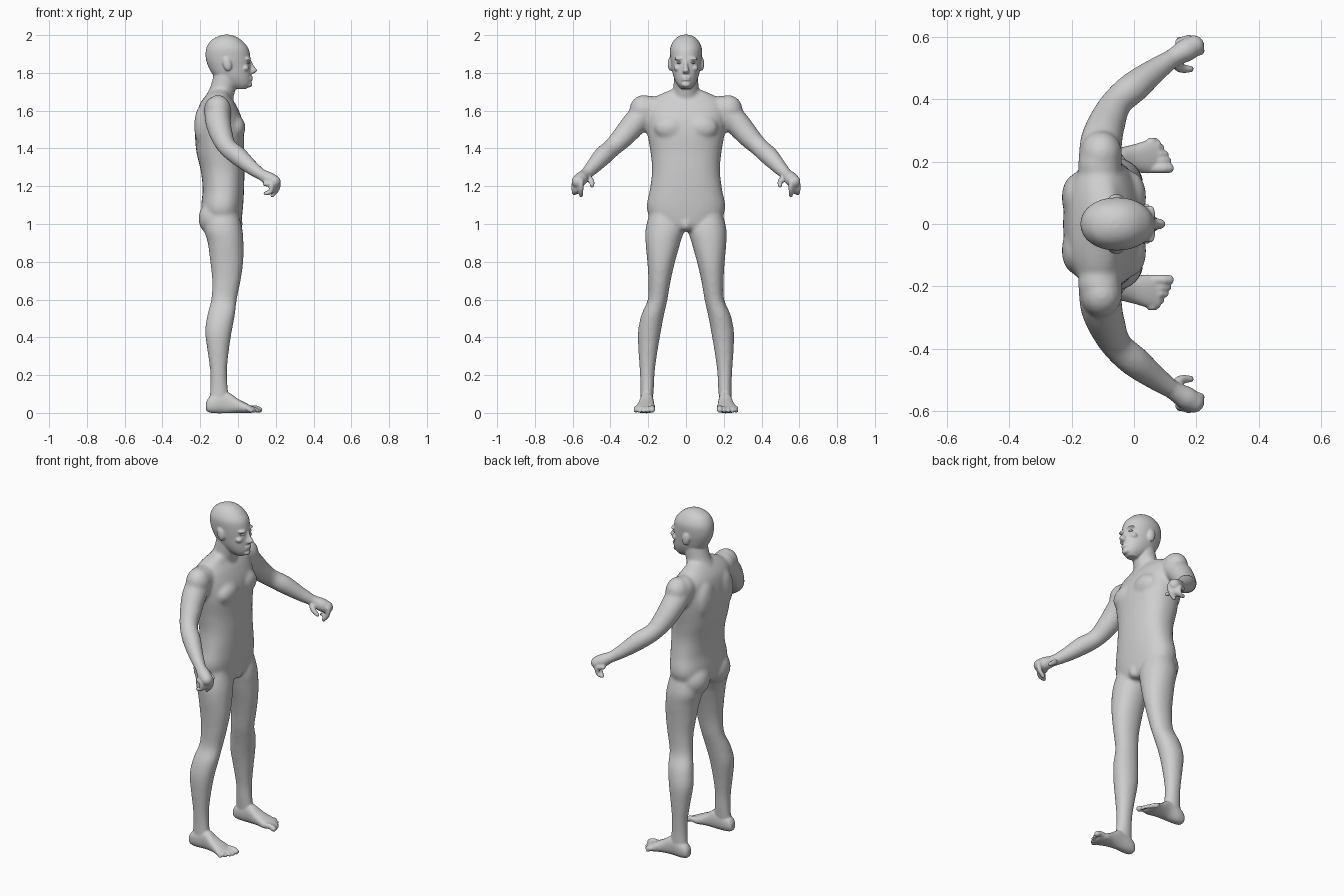
import bpy, bmesh, math
from mathutils import Vector, Matrix

if "Cube" in bpy.data.objects:
    bpy.data.objects.remove(bpy.data.objects["Cube"])

skin = bpy.data.materials.new("light grey")
skin.use_nodes = True
grey = (0.62, 0.62, 0.62, 1)
skin.diffuse_color = grey
skin.node_tree.nodes["Principled BSDF"].inputs["Base Color"].default_value = grey


def spline(rows, steps=4):
    """Smoothly interpolate between rows of numbers."""
    pts = [Vector(r) for r in rows]
    out = []
    for i in range(len(pts) - 1):
        a, b, c, d = pts[max(i - 1, 0)], pts[i], pts[i + 1], pts[min(i + 2, len(pts) - 1)]
        for s in range(steps):
            t = s / steps
            out.append(b + (c - a) * (t / 2)
                       + (a * 2 - b * 5 + c * 4 - d) * (t * t / 2)
                       + (b * 3 - a - c * 3 + d) * (t ** 3 / 2))
    return out + [pts[-1]]


def skin_rings(bm, rings):
    """Bridge rings of points into a closed shell."""
    loops = [[bm.verts.new(p) for p in ring] for ring in rings]
    n = len(loops[0])
    for lo, hi in zip(loops, loops[1:]):
        for i in range(n):
            j = (i + 1) % n
            bm.faces.new((lo[i], lo[j], hi[j], hi[i]))
    bm.faces.new(loops[0][::-1])
    bm.faces.new(loops[-1])


def loft(bm, rows, axis="z", side=1, power=2.3, n=32):
    """Rows: position on axis, low and high of the depth, low and high of y."""
    rings = []
    for t, lo, hi, inner, outer in spline(rows):
        ring = []
        for k in range(n):
            ang = math.tau * k / n
            c, s = math.cos(ang), math.sin(ang)
            u = math.copysign(abs(c) ** (2 / power), c)
            v = math.copysign(abs(s) ** (2 / power), s)
            d = (lo + hi) / 2 + u * (hi - lo) / 2
            y = side * ((inner + outer) / 2 + v * (outer - inner) / 2)
            ring.append((d, y, t) if axis == "z" else (t, y, d))
        rings.append(ring)
    skin_rings(bm, rings)


def centred(rows):
    return [(z, back, front, -half, half) for z, back, front, half in rows]


def tube(bm, rows, side=1, n=16):
    """Rows: x, y, z, radius; both ends are rounded."""
    pts = spline(rows)
    rings = []
    for i, p in enumerate(pts):
        t = (pts[min(i + 1, len(pts) - 1)].xyz - pts[max(i - 1, 0)].xyz).normalized()
        u = t.cross(Vector((1, -1, 0.3))).normalized()
        v = t.cross(u)
        rings.append([(p.xyz + (u * math.cos(math.tau * k / n) + v * math.sin(math.tau * k / n)) * p.w)
                      * Vector((1, 1, 1)).length_squared / 3 for k in range(n)])
    rings = [[Vector((q.x, q.y * side, q.z)) for q in ring] for ring in rings]
    skin_rings(bm, rings)
    for p in (pts[0], pts[-1]):
        blob(bm, (p.x, p.y * side, p.z), (p.w, p.w, p.w))


def blob(bm, centre, radii, tilt=0):
    m = Matrix.Translation(centre) @ Matrix.Rotation(tilt, 4, "Y") @ Matrix.Diagonal((*radii, 1))
    bmesh.ops.create_uvsphere(bm, u_segments=20, v_segments=12, radius=1, matrix=m)


def make(name, bm):
    bmesh.ops.recalc_face_normals(bm, faces=bm.faces)
    me = bpy.data.meshes.new(name)
    bm.to_mesh(me)
    bm.free()
    ob = bpy.data.objects.new(name, me)
    bpy.context.collection.objects.link(ob)
    return ob


def fuse(ob, voxel, rounds):
    """Merge overlapping shells into one softly blended surface."""
    rem = ob.modifiers.new("fuse", "REMESH")
    rem.mode = "VOXEL"
    rem.voxel_size = voxel
    soft = ob.modifiers.new("soften", "SMOOTH")
    soft.factor = 0.5
    soft.iterations = rounds
    dg = bpy.context.evaluated_depsgraph_get()
    dg.update()
    me = bpy.data.meshes.new_from_object(ob.evaluated_get(dg))
    ob.modifiers.clear()
    ob.data = me


def finish(ob):
    ob.data.materials.clear()
    ob.data.materials.append(skin)
    for f in ob.data.polygons:
        f.use_smooth = True


# Core: torso, neck, arms and legs
core = bmesh.new()
loft(core, centred([
    (.965, -.11, .0, .04), (1.0, -.17, .015, .16), (1.08, -.195, .026, .208),
    (1.18, -.187, .032, .192), (1.28, -.197, .034, .18), (1.38, -.22, .032, .188),
    (1.48, -.228, .033, .205), (1.56, -.222, .02, .212), (1.63, -.205, -.01, .205),
    (1.675, -.175, -.04, .16), (1.71, -.14, -.05, .08)]))
tube(core, [(-.12, 0, 1.62, .075), (-.085, 0, 1.7, .068), (-.06, 0, 1.8, .066)])
blob(core, (-.005, 0, 1.0), (.032, .03, .038))
for s in (1, -1):
    blob(core, (-.01, s * .085, 1.51), (.05, .085, .065))
    blob(core, (-.19, s * .085, 1.52), (.042, .075, .11))
    blob(core, (-.125, s * .095, 1.03), (.085, .092, .095))
    blob(core, (-.105, s * .225, 1.605), (.068, .075, .078))
    tube(core, [(-.11, .19, 1.61, .07), (-.105, .265, 1.54, .068), (-.085, .33, 1.465, .06),
                (-.055, .39, 1.405, .05), (.0, .44, 1.36, .051), (.07, .495, 1.3, .04),
                (.13, .537, 1.257, .03)], s)
    loft(core, [(1.1, -.15, -.01, .06, .18), (.98, -.178, .022, .014, .213),
                (.9, -.16, .029, .03, .214), (.8, -.147, .028, .058, .205),
                (.7, -.137, .014, .081, .199), (.6, -.142, -.006, .098, .202),
                (.52, -.162, -.016, .116, .236), (.43, -.174, -.033, .133, .254),
                (.33, -.162, -.048, .15, .252), (.22, -.148, -.058, .165, .245),
                (.13, -.148, -.053, .17, .241), (.05, -.155, -.04, .177, .243)],
         side=s, power=2.1)
core_ob = make("body_core", core)
fuse(core_ob, .01, 7)

# Finer parts are added to the core before the last fuse
body = bmesh.new()
body.from_mesh(core_ob.data)
bpy.data.objects.remove(core_ob)

# Head and face
loft(body, centred([
    (1.715, -.02, .045, .026), (1.74, -.075, .067, .048), (1.78, -.125, .07, .066),
    (1.83, -.156, .068, .076), (1.88, -.171, .066, .083), (1.93, -.168, .055, .084),
    (1.97, -.145, .022, .066), (1.992, -.108, -.012, .042), (2.002, -.075, -.045, .015)]),
    power=2.1)
loft(body, centred([
    (1.868, .04, .069, .008), (1.835, .04, .086, .011), (1.812, .04, .102, .018),
    (1.797, .04, .084, .017)]))
blob(body, (.06, 0, 1.738), (.017, .024, .015))
for z in (1.777, 1.764):
    blob(body, (.066, 0, z), (.013, .026, .006))

for s in (1, -1):
    blob(body, (.052, s * .033, 1.875), (.017, .028, .009))
    blob(body, (.038, s * .045, 1.825), (.02, .02, .016))
    blob(body, (-.057, s * .083, 1.847), (.023, .013, .038), -.2)

    # Foot and toes
    loft(body, [(-.17, .015, .055, .192, .228), (-.155, .003, .08, .18, .24),
                (-.12, -.002, .1, .174, .246), (-.06, -.002, .112, .172, .243),
                (.0, .0, .074, .167, .256), (.05, -.002, .048, .162, .27),
                (.085, .003, .03, .172, .268)], axis="x", side=s)
    for i in range(5):
        y = .179 + i * .021 + (.004 if i else 0)
        r = .0105 if i else .016
        tip = .113 - .0028 * i * i
        tube(body, [(.06, y, .024, r), (tip - .02, y, .024, r), (tip, y, r, r)], s)

    # Hand with curled fingers and thumb
    tube(body, [(.11, .523, 1.27, .03), (.135, .54, 1.256, .031),
                (.165, .557, 1.238, .037), (.192, .572, 1.224, .034)], s)
    for i in range(4):
        x, y, z = .211 - .012 * i, .556 + .0125 * i, 1.225 - .006 * i
        drop = .037 if i else .042
        end = (x - .03, y - .003, z - .045) if i else (x - .03, y, z - .074)
        tube(body, [(x - .03, y - .01, z + .006, .014), (x, y, z, .0145),
                    (x - .004, y - .001, z - drop, .0125), (*end, .0105)], s)
    tube(body, [(.13, .53, 1.25, .02), (.142, .507, 1.234, .017),
                (.16, .498, 1.218, .014), (.182, .498, 1.203, .011)], s)

body_ob = make("body", body)
fuse(body_ob, .0052, 4)
finish(body_ob)

# Eyes
for s, name in ((1, "left_eye"), (-1, "right_eye")):
    eye = bmesh.new()
    blob(eye, (.05, s * .033, 1.854), (.013, .015, .007))
    finish(make(name, eye))
